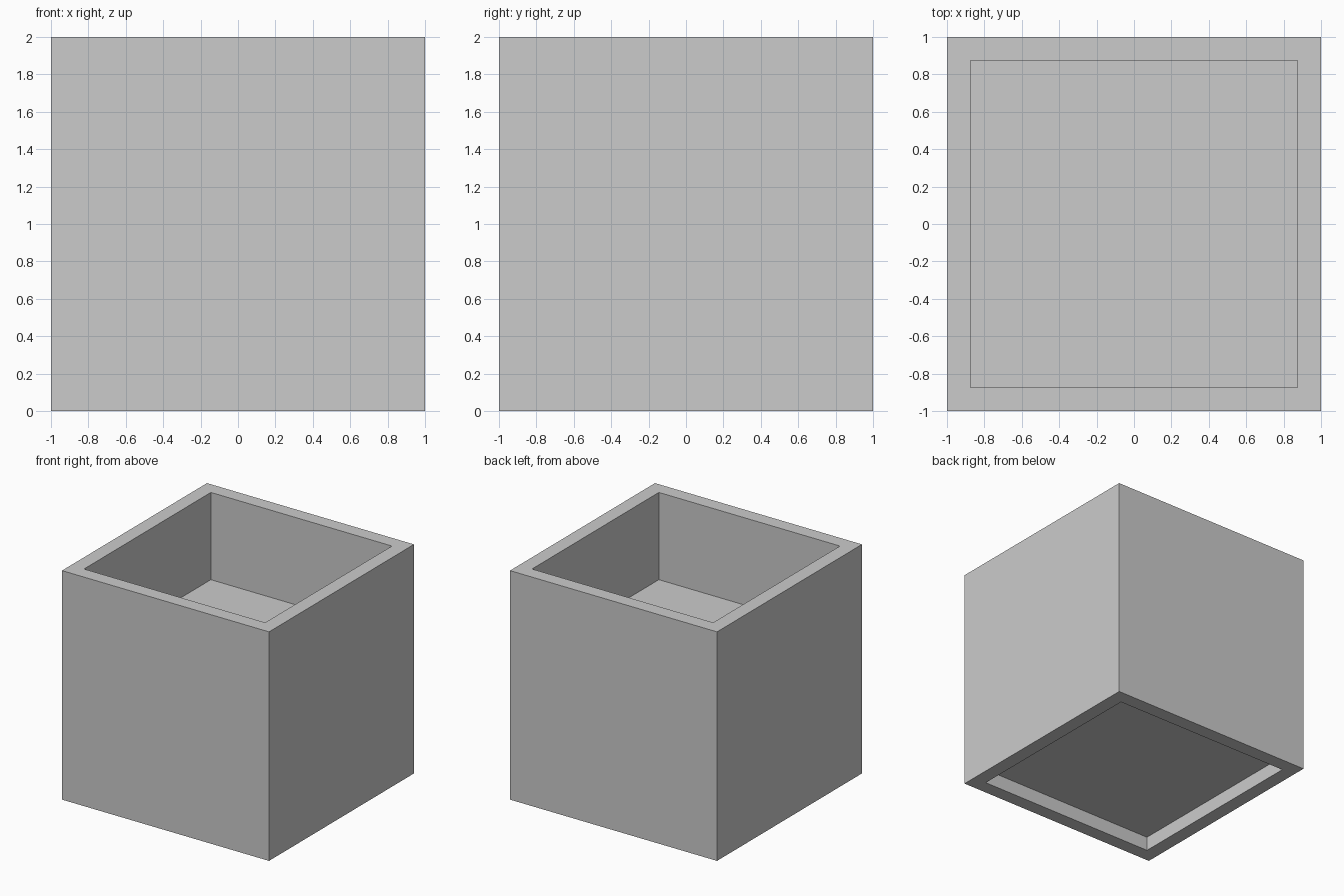
import bpy, bmesh
from mathutils import Matrix

if "Cube" in bpy.data.objects:
    bpy.data.objects.remove(bpy.data.objects["Cube"])

SIZE, WALL = 2.0, 0.125
SOIL_Z, BASE_Z = 1.238, 0.125


def recess(bm, face, target_z):
    """Inset a cap face by the wall thickness and sink it to target_z."""
    bmesh.ops.inset_region(bm, faces=[face], thickness=WALL, use_even_offset=True)
    result = bmesh.ops.extrude_discrete_faces(bm, faces=[face])
    for v in result["faces"][0].verts:
        v.co.z = target_z


# Square planter box: outer shell with a deep top recess and shallow foot recess
bm = bmesh.new()
bmesh.ops.create_cube(bm, size=SIZE, matrix=Matrix.Translation((0, 0, SIZE / 2)))
bm.normal_update()
top = next(f for f in bm.faces if f.normal.z > 0.9)
bottom = next(f for f in bm.faces if f.normal.z < -0.9)
recess(bm, top, SOIL_Z)
recess(bm, bottom, BASE_Z)
bmesh.ops.recalc_face_normals(bm, faces=bm.faces)

mesh = bpy.data.meshes.new("planter_box")
bm.to_mesh(mesh)
bm.free()
bpy.context.collection.objects.link(bpy.data.objects.new("planter_box", mesh))
